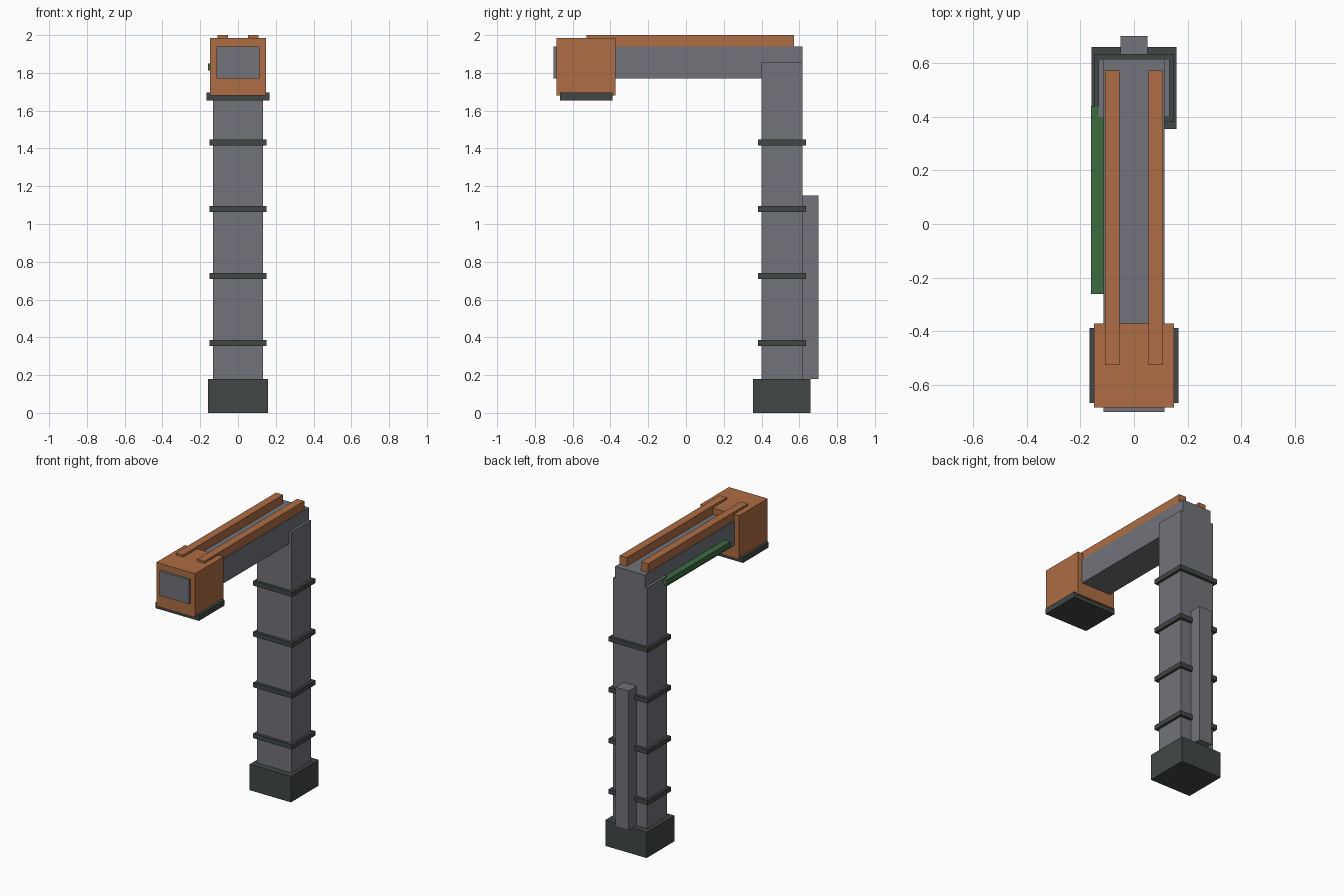
import bpy

cube = bpy.data.objects.get("Cube")
if cube:
    bpy.data.objects.remove(cube, do_unlink=True)


def material(name, rgb):
    mat = bpy.data.materials.new(name)
    mat.use_nodes = True
    colour = (*rgb, 1)
    mat.diffuse_color = colour
    mat.node_tree.nodes["Principled BSDF"].inputs["Base Color"].default_value = colour
    return mat


grey = material("steel grey", (0.17, 0.173, 0.193))
dark = material("dark grey", (0.053, 0.063, 0.061))
orange = material("rust orange", (0.42, 0.155, 0.058))
green = material("green", (0.046, 0.145, 0.053))


def box(name, x, y, z, mat):
    """Flat-sided box given its (min, max) range on each axis."""
    ranges = (x, y, z)
    bpy.ops.mesh.primitive_cube_add(size=1, location=[(a + b) / 2 for a, b in ranges])
    obj = bpy.context.object
    obj.name = name
    obj.scale = [b - a for a, b in ranges]
    bpy.ops.object.transform_apply(location=False, rotation=False, scale=True)
    obj.data.materials.append(mat)
    return obj


def centred(name, half_width, y, z, mat):
    return box(name, (-half_width, half_width), y, z, mat)


# Upright post with its foot and rear conduit
centred("foot", 0.159, (0.355, 0.66), (0, 0.18), dark)
centred("column", 0.132, (0.4, 0.616), (0.18, 1.855), grey)
centred("rear_conduit", 0.05, (0.616, 0.702), (0.18, 1.15), grey)

# Evenly spaced bands round the post
for i in range(4):
    mid = 0.371 + i * 0.3537
    centred(f"band_{i + 1}", 0.15, (0.381, 0.635), (mid - 0.016, mid + 0.016), dark)

# Horizontal arm, running through the head
centred("arm", 0.114, (-0.702, 0.616), (1.77, 1.94), grey)

# Head and its bottom skirt
centred("head", 0.149, (-0.685, -0.372), (1.68, 1.985), orange)
centred("head_skirt", 0.167, (-0.668, -0.388), (1.655, 1.695), dark)

# Twin rails on top of the arm
for side, sign in (("left", 1), ("right", -1)):
    x = sorted((sign * 0.054, sign * 0.109))
    box(f"{side}_rail", x, (-0.526, 0.573), (1.94, 2.0), orange)

# Strip along one flank of the arm
box("side_strip", (-0.16, -0.114), (-0.261, 0.44), (1.812, 1.85), green)
